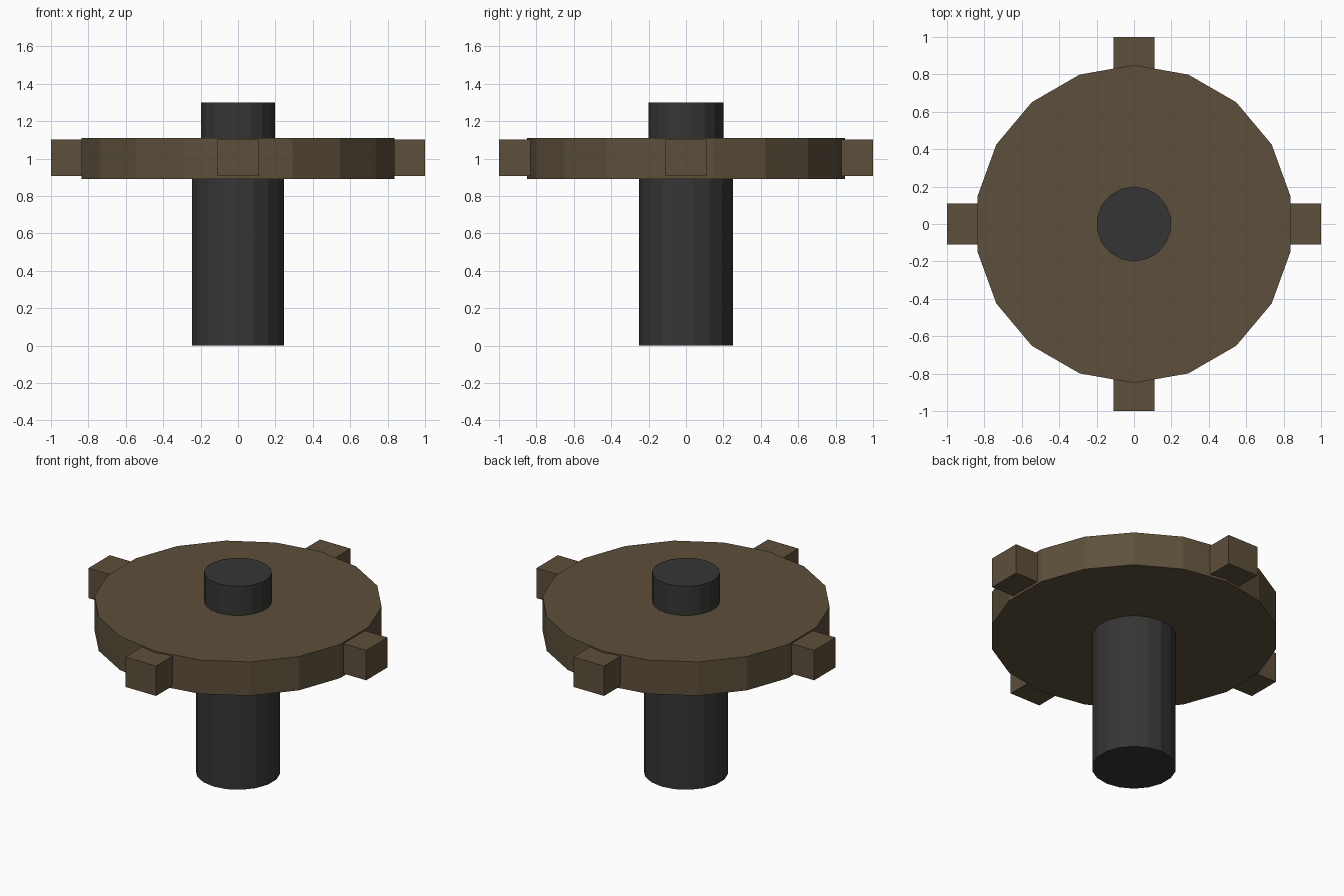
import bpy, bmesh
from math import pi
from mathutils import Matrix

if "Cube" in bpy.data.objects:
    bpy.data.objects.remove(bpy.data.objects["Cube"])


def material(name, color):
    m = bpy.data.materials.new(name)
    m.diffuse_color = (*color, 1)
    m.use_nodes = True
    m.node_tree.nodes["Principled BSDF"].inputs["Base Color"].default_value = m.diffuse_color
    return m


BRONZE = material("dull_bronze", (0.11, 0.08, 0.044))
IRON = material("dark_iron", (0.037, 0.036, 0.035))


def add_object(name, bm, mat):
    me = bpy.data.meshes.new(name)
    bm.to_mesh(me)
    bm.free()
    me.materials.append(mat)
    ob = bpy.data.objects.new(name, me)
    bpy.context.collection.objects.link(ob)
    return ob


def cylinder(name, radius, z0, z1, mat, sides=18):
    # one vertex column points along +y
    bm = bmesh.new()
    bmesh.ops.create_cone(bm, cap_ends=True, segments=sides,
                          radius1=radius, radius2=radius, depth=z1 - z0,
                          matrix=Matrix.Translation((0, 0, (z0 + z1) / 2)))
    return add_object(name, bm, mat)


# Shaft below the wheel and thinner stub above it
cylinder("shaft", 0.25, 0.0, 0.95, IRON)
cylinder("shaft_stub", 0.20, 0.95, 1.30, IRON)

# Wheel disc
cylinder("wheel_disc", 0.85, 0.89, 1.11, BRONZE)

# Four square teeth around the rim
for i in range(4):
    bm = bmesh.new()
    bmesh.ops.create_cube(bm, size=1, matrix=(
        Matrix.Rotation(i * pi / 2, 4, 'Z')
        @ Matrix.Translation((0.89, 0, 1.003))
        @ Matrix.Diagonal((0.22, 0.22, 0.195, 1))))
    add_object(f"tooth_{i + 1}", bm, BRONZE)
